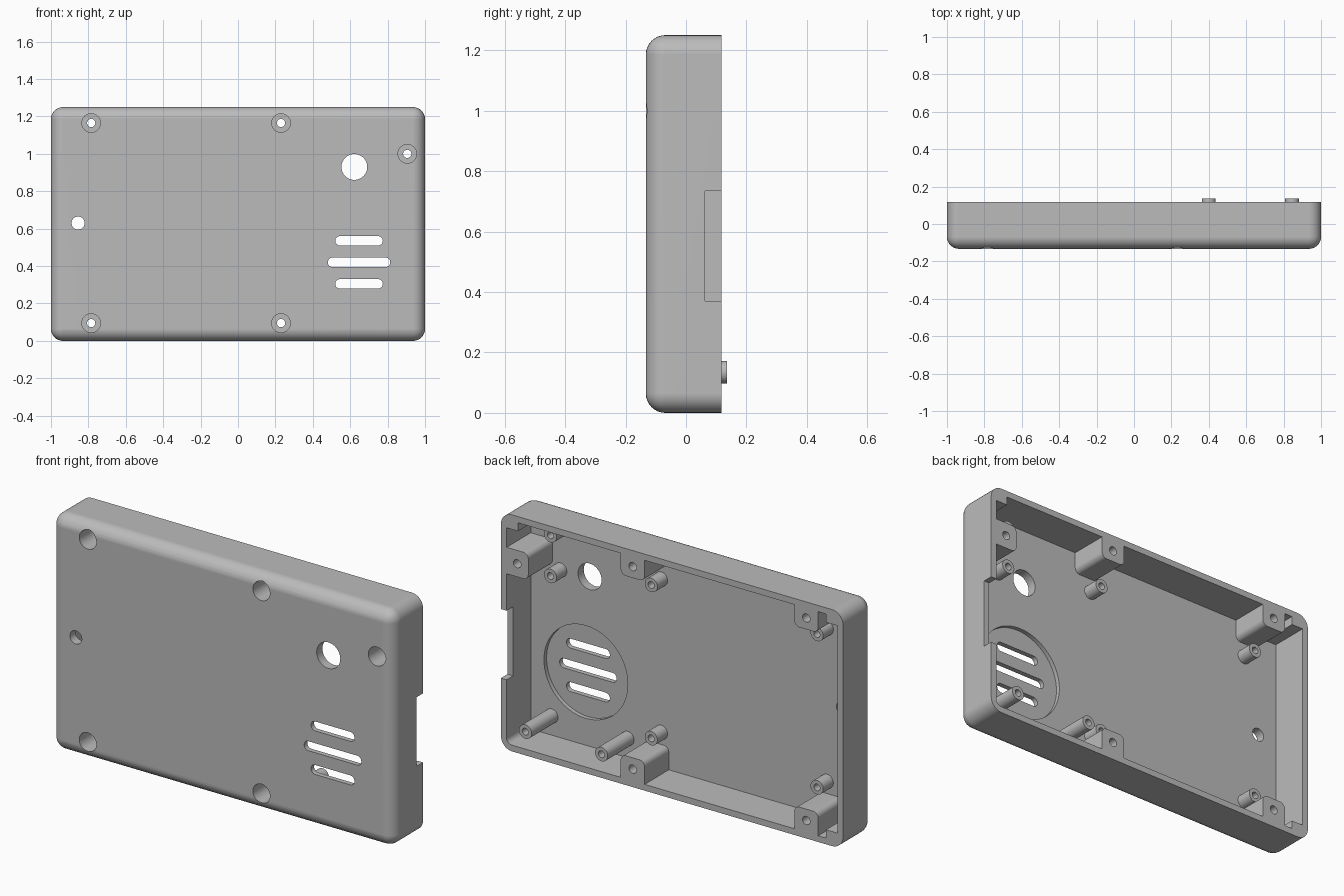
import bpy, bmesh, math

cube = bpy.data.objects.get("Cube")
if cube:
    bpy.data.objects.remove(cube, do_unlink=True)

grey = bpy.data.materials.new("case grey")
grey.use_nodes = True
colour = (0.5, 0.5, 0.5, 1)
grey.diffuse_color = colour
grey.node_tree.nodes["Principled BSDF"].inputs["Base Color"].default_value = colour

WIDTH, HEIGHT = 2.0, 1.25
FRONT, FLOOR, RIM = -0.133, -0.085, 0.117
WALL, ROUND = 0.033, 0.065
FAR = 0.3


def to_object(name, bm):
    bmesh.ops.recalc_face_normals(bm, faces=bm.faces)
    mesh = bpy.data.meshes.new(name)
    bm.to_mesh(mesh)
    bm.free()
    mesh.materials.append(grey)
    obj = bpy.data.objects.new(name, mesh)
    bpy.context.collection.objects.link(obj)
    return obj


def prism(name, x0, x1, z0, z1, y0, y1, r=0, steps=8):
    """Rounded rectangle in the front plane, extruded from y0 to y1."""
    bm = bmesh.new()
    corners = [(x1 - r, z1 - r), (x0 + r, z1 - r), (x0 + r, z0 + r), (x1 - r, z0 + r)]
    points = []
    for i, (cx, cz) in enumerate(corners):
        for k in range(steps + 1 if r else 1):
            a = math.pi / 2 * (i + k / steps)
            points.append((cx + r * math.cos(a), y0, cz + r * math.sin(a)))
    face = bm.faces.new([bm.verts.new(p) for p in points])
    new = bmesh.ops.extrude_face_region(bm, geom=[face])["geom"]
    bmesh.ops.translate(bm, vec=(0, y1 - y0, 0),
                        verts=[v for v in new if isinstance(v, bmesh.types.BMVert)])
    bmesh.ops.remove_doubles(bm, verts=bm.verts, dist=1e-5)
    return to_object(name, bm)


def rod(name, x, z, r, y0, y1, sides=32):
    bm = bmesh.new()
    ends = []
    for y in (y0, y1):
        ring = [bm.verts.new((x + r * math.cos(math.tau * i / sides), y,
                              z + r * math.sin(math.tau * i / sides))) for i in range(sides)]
        bm.faces.new(ring)
        ends.append(ring)
    for i in range(sides):
        j = (i + 1) % sides
        bm.faces.new((ends[0][i], ends[0][j], ends[1][j], ends[1][i]))
    return to_object(name, bm)


def cut(target, tool):
    """Subtract the tool from the target, then discard the tool."""
    mod = target.modifiers.new("cut", "BOOLEAN")
    mod.operation, mod.solver, mod.object = "DIFFERENCE", "EXACT", tool
    bpy.context.view_layer.objects.active = target
    bpy.ops.object.modifier_apply(modifier=mod.name)
    bpy.data.objects.remove(tool, do_unlink=True)


def finish(obj):
    bpy.ops.object.select_all(action="DESELECT")
    obj.select_set(True)
    bpy.context.view_layer.objects.active = obj
    bpy.ops.object.shade_smooth_by_angle(angle=math.radians(30))
    mod = obj.modifiers.new("even shading", "WEIGHTED_NORMAL")
    mod.keep_sharp = True


# Outer body, rounded everywhere except around the open back
bm = bmesh.new()
bmesh.ops.create_cube(bm, size=1)
for v in bm.verts:
    v.co = (v.co.x * WIDTH, RIM if v.co.y > 0 else FRONT, (v.co.z + 0.5) * HEIGHT)
edges = [e for e in bm.edges if min(v.co.y for v in e.verts) < 0]
bmesh.ops.bevel(bm, geom=edges, offset=ROUND, segments=8, profile=0.5, affect="EDGES")
case = to_object("case_shell", bm)

# Cavity, with bosses, corner blocks and standoffs left standing in it
cavity = prism("cavity", -1 + WALL, 1 - WALL, WALL, HEIGHT - WALL, FLOOR, 0.25, r=0.03)
screws = [(x, z) for x in (-0.785, 0.23) for z in (0.095, 1.165)] + [(0.905, 1.0)]
for x, z in screws:
    if x > 0.5:
        box = (0.84, 1.1, z - 0.07, z + 0.07)
    elif z > 0.5:
        box = (x - 0.07, x + 0.07, z - 0.06, HEIGHT + 0.1)
    else:
        box = (x - 0.07, x + 0.07, -0.1, z + 0.06)
    cut(cavity, prism("boss", *box, -FAR, FAR, r=0.03))
for x0, x1, z0, z1 in ((0.9, 1.1, 1.173, 1.4), (-1.1, -0.9, 1.173, 1.4), (-1.1, -0.9, -0.1, 0.077)):
    cut(cavity, prism("corner_block", x0, x1, z0, z1, -FAR, FAR))
standoffs = [(x, z) for x in (0.204, -0.765) for z in (0.22, 1.03)] + [(0.793, 0.92), (0.793, 1.135)]
for x, z in standoffs:
    cut(cavity, rod("standoff", x, z, 0.037, -FAR, 0))
cut(case, cavity)

# Pilot holes in standoffs, countersunk screw holes through bosses
for x, z in standoffs:
    cut(case, rod("pilot", x, z, 0.018, -0.07, 0.05, 20))
for x, z in screws:
    cut(case, rod("screw_hole", x, z, 0.022, -FAR, FAR, 24))
    cut(case, rod("counterbore", x, z, 0.05, -FAR, 0.03))

# Speaker recess and slots, round openings, side notch
cut(case, rod("speaker_recess", 0.645, 0.42, 0.245, FLOOR - 0.022, FLOOR + 0.02, 64))
for z, half in ((0.305, 0.127), (0.42, 0.167), (0.535, 0.127)):
    cut(case, prism("slot", 0.647 - half, 0.647 + half, z - 0.025, z + 0.025, -FAR, 0, r=0.0245))
cut(case, rod("large_opening", 0.622, 0.93, 0.069, -FAR, 0, 48))
cut(case, rod("small_opening", -0.855, 0.63, 0.035, -FAR, 0))
cut(case, prism("side_notch", 0.93, 1.1, 0.37, 0.735, 0.063, FAR))
finish(case)

# Long posts standing proud of the rim
for name, x in (("long_post_inner", 0.4), ("long_post_outer", 0.845)):
    post = rod(name, x, 0.135, 0.037, FLOOR - 0.01, 0.135)
    cut(post, rod("post_pilot", x, 0.135, 0.018, 0.03, FAR, 20))
    finish(post)
